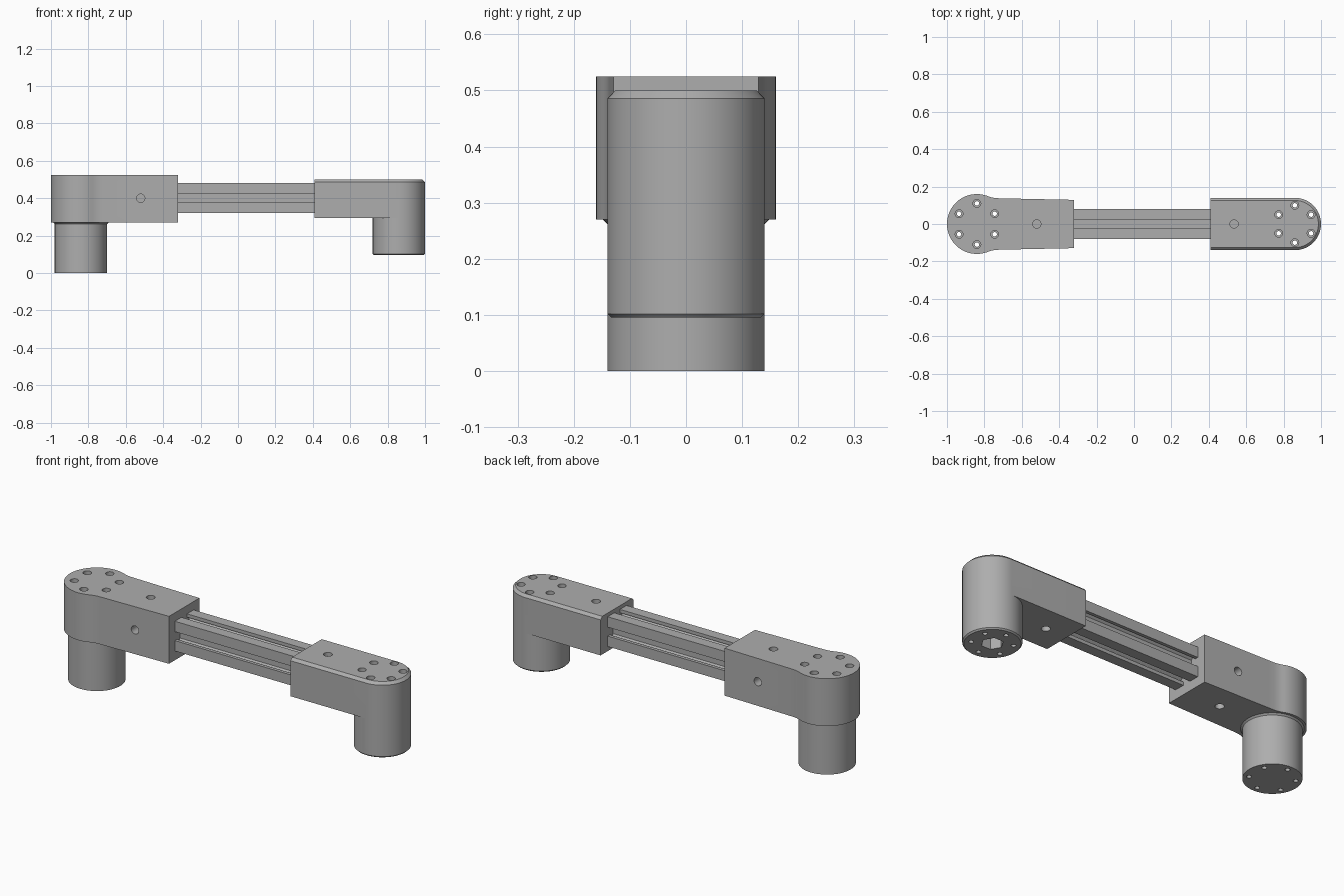
import bpy, bmesh
from math import sin, cos, pi, radians
from mathutils import Matrix, Vector

if "Cube" in bpy.data.objects:
    bpy.data.objects.remove(bpy.data.objects["Cube"], do_unlink=True)

grey = bpy.data.materials.new("machined grey")
grey.use_nodes = True
COLOUR = (0.42, 0.42, 0.42, 1)
grey.diffuse_color = COLOUR
grey.node_tree.nodes["Principled BSDF"].inputs["Base Color"].default_value = COLOUR

LEFT_X, RIGHT_X = -0.84, 0.86    # joint axes
MID_Z = 0.4                      # beam axis


def arc(cx, r, start, end, steps):
    angles = [radians(start + (end - start) * i / steps) for i in range(steps + 1)]
    return [(cx + r * cos(a), r * sin(a)) for a in angles]


def circle(cx, r, n=64):
    return arc(cx, r, 0, 360, n)[:-1]


def loft(name, layers, matrix=Matrix()):
    """Closed solid through matching outlines, each given as (height, points)."""
    bm = bmesh.new()
    rings = [[bm.verts.new(matrix @ Vector((x, y, z))) for x, y in pts] for z, pts in layers]
    bm.faces.new(rings[0][::-1])
    bm.faces.new(rings[-1])
    for low, high in zip(rings, rings[1:]):
        for i in range(len(low)):
            j = (i + 1) % len(low)
            bm.faces.new((low[i], low[j], high[j], high[i]))
    bmesh.ops.recalc_face_normals(bm, faces=bm.faces)
    mesh = bpy.data.meshes.new(name)
    bm.to_mesh(mesh)
    bm.free()
    mesh.materials.append(grey)
    obj = bpy.data.objects.new(name, mesh)
    bpy.context.collection.objects.link(obj)
    return obj


def combine(target, tools, operation):
    """Apply a boolean with each tool, then remove the tools."""
    for tool in tools:
        mod = target.modifiers.new(operation, 'BOOLEAN')
        mod.operation, mod.object, mod.solver = operation, tool, 'EXACT'
    bpy.context.view_layer.update()
    graph = bpy.context.evaluated_depsgraph_get()
    mesh = bpy.data.meshes.new_from_object(target.evaluated_get(graph))
    target.modifiers.clear()
    target.data = mesh
    for tool in tools:
        bpy.data.objects.remove(tool, do_unlink=True)


def bolt_cutters(cx, ring, top):
    """Six through holes with a counterbore at the top."""
    cutters = []
    for k in range(6):
        a = radians(30 + 60 * k)
        move = Matrix.Translation((cx + ring * cos(a), ring * sin(a), 0))
        small, wide = circle(0, 0.012, 20), circle(0, 0.021, 20)
        cutters.append(loft("bolt_cutter", [(-0.1, small), (top - 0.06, small),
                                            (top - 0.06, wide), (top + 0.1, wide)], move))
    return cutters


def set_screw_cutters(x, turns):
    """Blind holes down to the beam, turned about the beam axis."""
    return [loft("set_screw_cutter", [(0.08, circle(0, 0.022, 24)), (0.3, circle(0, 0.022, 24))],
                 Matrix.Translation((x, 0, MID_Z)) @ Matrix.Rotation(t * pi / 2, 4, 'X'))
            for t in turns]


# Left arm: round head blending into a slightly tapered socket, over a motor barrel
neck = [(-0.757, 0.141), (-0.735, 0.138), (-0.7, 0.137), (-0.32, 0.129)]
outline = arc(LEFT_X, 0.16, 66, 294, 48) + [(x, -y) for x, y in neck] + neck[::-1]
left_arm = loft("left_arm", [(0.27, outline), (0.525, outline)])
barrel = loft("left_barrel", [(0, circle(LEFT_X, 0.14)), (0.262, circle(LEFT_X, 0.14)),
                              (0.27, circle(LEFT_X, 0.148)), (0.3, circle(LEFT_X, 0.148))])
combine(left_arm, [barrel], 'UNION')
combine(left_arm, bolt_cutters(LEFT_X, 0.11, 0.525) + set_screw_cutters(-0.52, range(4)),
        'DIFFERENCE')


# Right arm: chamfered rounded socket with a column hanging from its end
def socket(r):
    return arc(RIGHT_X, r, -90, 90, 32) + [(0.41, r), (0.41, -r)]


right_arm = loft("right_arm", [(0.295, socket(0.14)), (0.486, socket(0.14)), (0.5, socket(0.126))])
column = loft("right_column", [(0.095, circle(RIGHT_X, 0.133)), (0.102, circle(RIGHT_X, 0.14)),
                               (0.4, circle(RIGHT_X, 0.14))])
combine(right_arm, [column], 'UNION')
hex_cutter = loft("hex_cutter", [(0, circle(RIGHT_X, 0.054, 6)), (0.16, circle(RIGHT_X, 0.054, 6))])
combine(right_arm, bolt_cutters(RIGHT_X, 0.1, 0.5) + set_screw_cutters(0.535, (0, 2))
        + [hex_cutter], 'DIFFERENCE')

# Slotted beam: one side of the section repeated around the axis
half = [(0.08, 0.08), (0.024, 0.08), (0.024, 0.062), (0.05, 0.062), (0.05, 0.055), (0.028, 0.034)]
side = half + [(-x, y) for x, y in half[:0:-1]]
section = []
for k in range(4):
    c, s = round(cos(k * pi / 2)), round(sin(k * pi / 2))
    section += [(x * c - y * s, x * s + y * c) for x, y in side]
beam = loft("slotted_beam", [(-0.34, section), (0.43, section)],
            Matrix.Translation((0, 0, MID_Z)) @ Matrix.Rotation(pi / 2, 4, 'Y'))

# Smooth the round walls, keep edges sharp
bpy.ops.object.select_all(action='DESELECT')
for obj in (left_arm, right_arm, beam):
    obj.select_set(True)
    bpy.context.view_layer.objects.active = obj
bpy.ops.object.shade_smooth_by_angle(angle=radians(25))
